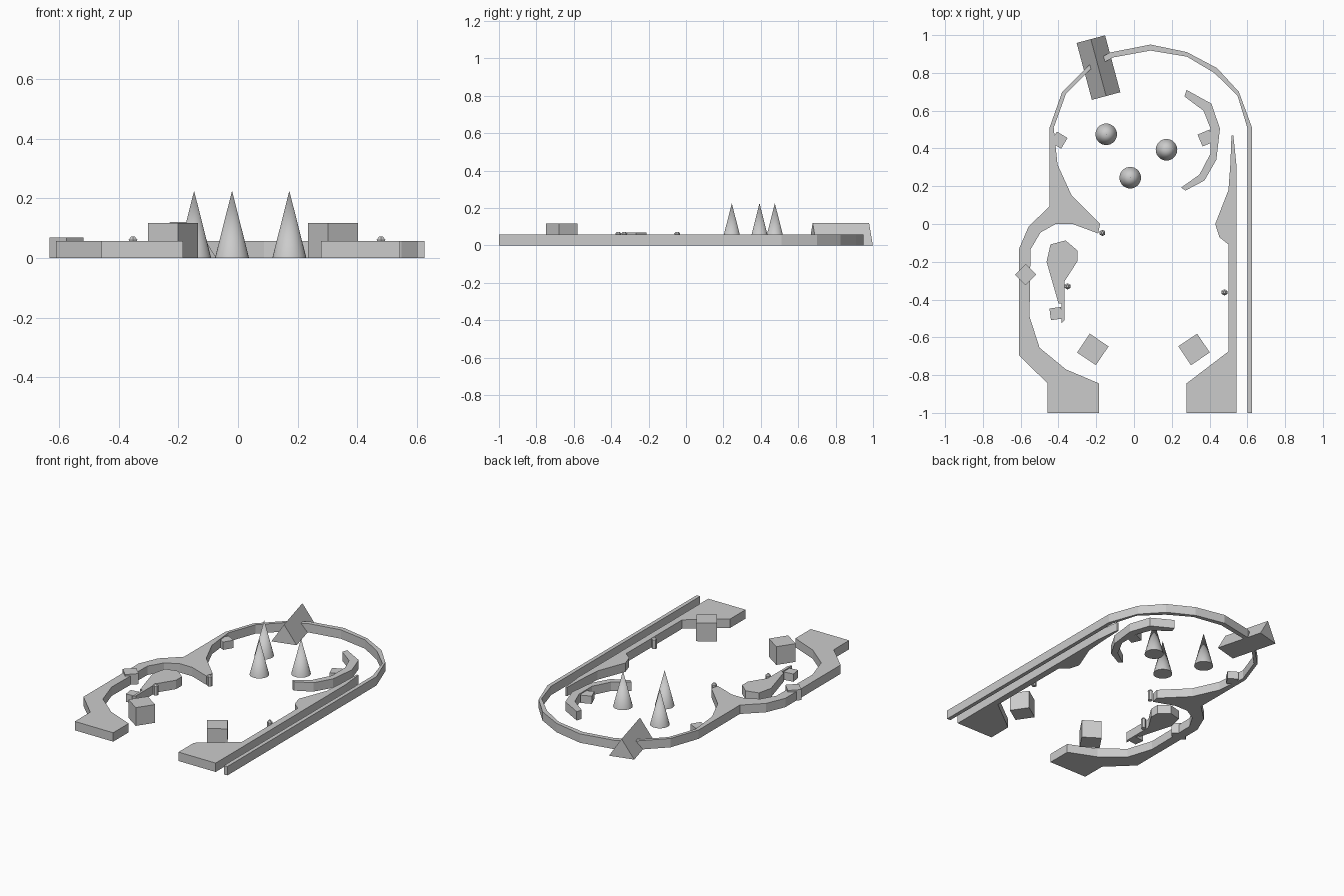
import bpy, bmesh, math
from mathutils import Matrix

if "Cube" in bpy.data.objects:
    bpy.data.objects.remove(bpy.data.objects["Cube"])

WALL_H = 0.057


def finish(name, bm):
    bmesh.ops.recalc_face_normals(bm, faces=bm.faces)
    mesh = bpy.data.meshes.new(name)
    bm.to_mesh(mesh)
    bm.free()
    obj = bpy.data.objects.new(name, mesh)
    bpy.context.collection.objects.link(obj)
    return obj


def extrude_outline(name, points, height):
    bm = bmesh.new()
    face = bm.faces.new([bm.verts.new((x, y, 0)) for x, y in points])
    top = bmesh.ops.extrude_face_region(bm, geom=[face], use_keep_orig=True)["geom"]
    verts = [v for v in top if isinstance(v, bmesh.types.BMVert)]
    bmesh.ops.translate(bm, vec=(0, 0, height), verts=verts)
    return finish(name, bm)


def block(name, x, y, size, height, degrees):
    bm = bmesh.new()
    m = (Matrix.Translation((x, y, height / 2))
         @ Matrix.Rotation(math.radians(degrees), 4, 'Z')
         @ Matrix.Diagonal((size, size, height, 1)))
    bmesh.ops.create_cube(bm, size=1, matrix=m)
    return finish(name, bm)


def frustum(bm, x, y, z0, z1, r0, r1, sides):
    bmesh.ops.create_cone(bm, cap_ends=True, segments=sides, radius1=r0, radius2=r1,
                          depth=z1 - z0, matrix=Matrix.Translation((x, y, (z0 + z1) / 2)))


# Outer rail: shooter lane, top arch and left wall in one outline
outer_side = [
    (0.625, -1), (0.625, 0.51), (0.555, 0.70), (0.44, 0.825), (0.28, 0.91),
    (0.087, 0.95), (-0.13, 0.907), (-0.235, 0.844), (-0.38, 0.70),
    (-0.447, 0.51), (-0.447, 0.093), (-0.558, -0.013), (-0.61, -0.135),
    (-0.61, -0.695), (-0.457, -0.844), (-0.457, -1)]
inner_side = [
    (-0.185, -1), (-0.185, -0.844), (-0.36, -0.77), (-0.50, -0.655),
    (-0.553, -0.49), (-0.548, -0.135), (-0.495, -0.045), (-0.415, 0),
    (-0.325, 0), (-0.19, -0.05), (-0.18, 0), (-0.33, 0.15), (-0.405, 0.315),
    (-0.425, 0.51), (-0.36, 0.69), (-0.235, 0.815), (-0.11, 0.882),
    (0.087, 0.918), (0.28, 0.886), (0.425, 0.80), (0.548, 0.68),
    (0.60, 0.51), (0.60, -1)]
extrude_outline("outer_rail", outer_side + inner_side, WALL_H)

# Right inner wall
extrude_outline("right_wall", [
    (0.516, 0.468), (0.526, 0.468), (0.542, 0.315), (0.542, -1), (0.278, -1),
    (0.278, -0.844), (0.50, -0.675), (0.50, -0.108), (0.452, -0.07),
    (0.43, 0), (0.50, 0.18), (0.51, 0.315)], WALL_H)

# Curved guide in the upper right
extrude_outline("curved_guide", [
    (0.278, 0.71), (0.41, 0.637), (0.455, 0.505), (0.436, 0.34), (0.373, 0.23),
    (0.272, 0.177), (0.25, 0.193), (0.347, 0.262), (0.405, 0.373),
    (0.405, 0.505), (0.368, 0.60), (0.267, 0.675)], WALL_H)

# Teardrop island on the left
extrude_outline("teardrop_island", [
    (-0.362, -0.087), (-0.30, -0.14), (-0.30, -0.198), (-0.368, -0.304),
    (-0.368, -0.51), (-0.384, -0.527), (-0.384, -0.42), (-0.40, -0.42),
    (-0.463, -0.20), (-0.442, -0.108)], WALL_H)

# Large slingshot blocks
block("left_slingshot", -0.218, -0.664, 0.12, 0.117, -34)
block("right_slingshot", 0.318, -0.664, 0.12, 0.117, 34)

# Small target blocks
block("target_left", -0.574, -0.268, 0.08, 0.068, 45)
block("target_upper_left", -0.397, 0.444, 0.066, 0.05, -31)
block("target_upper_right", 0.381, 0.455, 0.068, 0.05, 23)
block("target_lower_left", -0.413, -0.474, 0.062, 0.05, 8)

# Cone bumpers
for i, (x, y) in enumerate([(-0.147, 0.475), (0.172, 0.393), (-0.02, 0.245)]):
    bm = bmesh.new()
    frustum(bm, x, y, 0, 0.225, 0.057, 0, 32)
    cone = finish(f"cone_bumper_{i + 1}", bm)
    bpy.ops.object.select_all(action='DESELECT')
    cone.select_set(True)
    bpy.context.view_layer.objects.active = cone
    bpy.ops.object.shade_smooth_by_angle()

# Small posts with domed tips
for i, (x, y) in enumerate([(-0.167, -0.047), (-0.352, -0.33), (0.479, -0.362)]):
    bm = bmesh.new()
    frustum(bm, x, y, 0, 0.061, 0.015, 0.015, 6)
    frustum(bm, x, y, 0.061, 0.072, 0.017, 0.007, 6)
    finish(f"post_{i + 1}", bm)

# Roof-shaped ramp across the arch
ramp = extrude_outline("arch_ramp", [(-0.078, 0), (0.078, 0), (0, 0.12)], 0.312)
ramp.data.transform(Matrix.Translation((-0.188, 0.828, 0))
                    @ Matrix.Rotation(math.radians(15), 4, 'Z')
                    @ Matrix.Translation((0, 0.156, 0))
                    @ Matrix.Rotation(math.radians(90), 4, 'X'))
